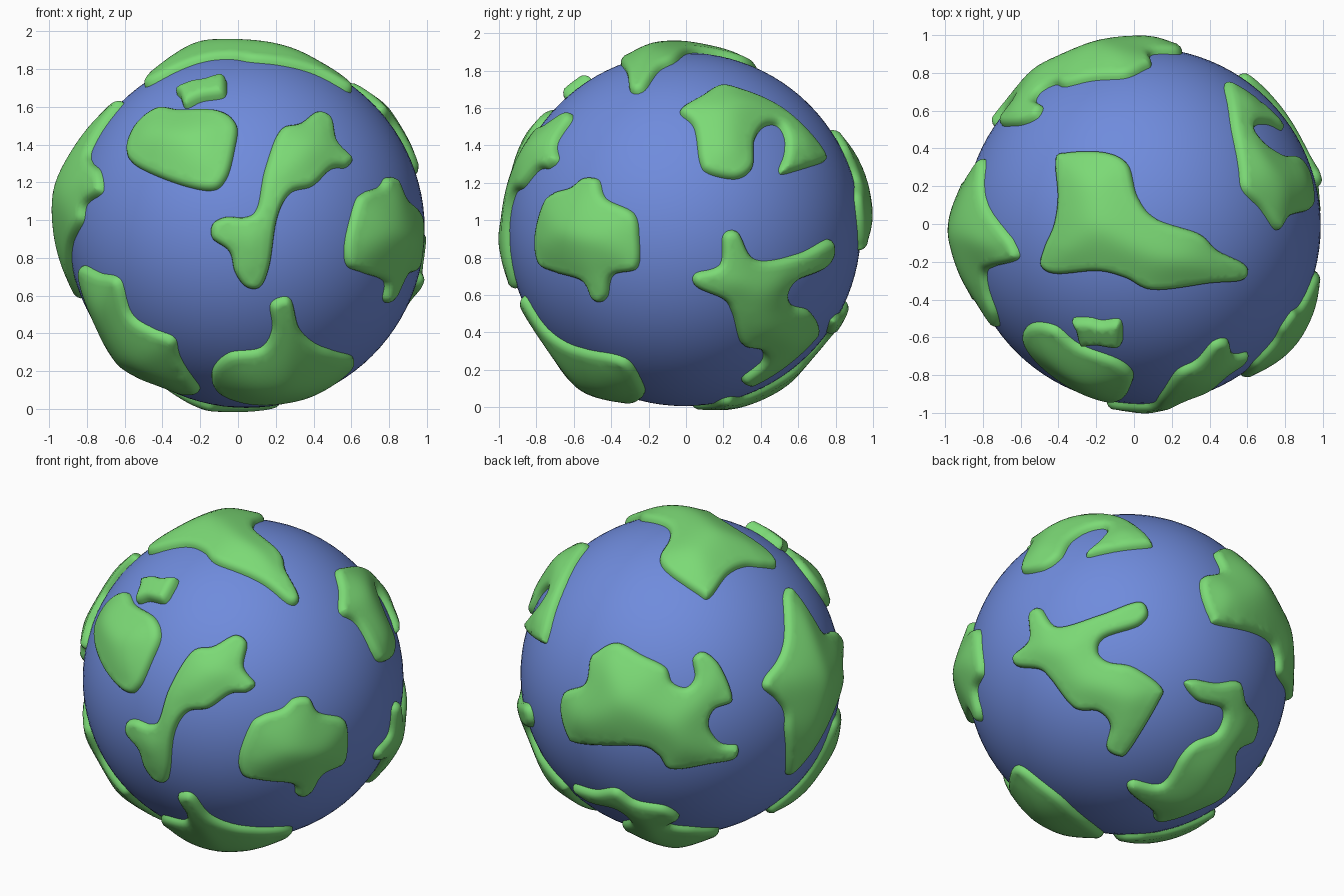
import bpy, bmesh, math
from mathutils import Vector, kdtree
from mathutils.geometry import delaunay_2d_cdt

if "Cube" in bpy.data.objects:
    bpy.data.objects.remove(bpy.data.objects["Cube"])

CENTRE, R = Vector((0.044, -0.01, 0.951)), 0.945
# viewing directions the coastlines are drawn in: azimuth, elevation (degrees)
FRONT, RIGHT, TOP, LEFT = (0, 0), (90, 0), (0, 90), (-90, 0)
LOW_FRONT, LOW_LEFT, BACK_LEFT, BACK_RIGHT = (0, -45), (-50, -30), (215, 21), (140.5, -29)


def material(name, colour):
    m = bpy.data.materials.new(name)
    m.diffuse_color = (*colour, 1)
    m.use_nodes = True
    m.node_tree.nodes["Principled BSDF"].inputs["Base Color"].default_value = m.diffuse_color
    return m


OCEAN = material("ocean_blue", (0.16, 0.26, 0.72))
LAND = material("land_green", (0.20, 0.70, 0.18))


def unproject(view, u, v, radius):
    """Point of a flat view pushed on to the globe, as a unit vector."""
    a, e = map(math.radians, view)
    r = Vector((math.cos(a), math.sin(a), 0))
    d = Vector((math.sin(a) * math.cos(e), -math.cos(a) * math.cos(e), math.sin(e)))
    w = math.sqrt(max(0, radius ** 2 - u * u - v * v))
    return (r * u + d.cross(r) * v + d * w).normalized()


def spline(p, steps):
    """Closed smooth curve through the points."""
    out, n = [], len(p)
    for i in range(n):
        a, b, c, d = p[i - 1], p[i], p[(i + 1) % n], p[(i + 2) % n]
        for k in range(steps):
            t = k / steps
            out.append(0.5 * (2 * b + (c - a) * t + (2 * a - 5 * b + 4 * c - d) * t * t
                              + (3 * b - a - 3 * c + d) * t ** 3))
    return out


def continent(name, view, pts, origin=(0, 0), lift=0.0, bulge=0.25):
    dirs = [unproject(view, u - origin[0], v - origin[1], 0.96 + lift) for u, v in pts]
    mid = sum(dirs, Vector()).normalized()
    ex = mid.orthogonal().normalized()
    ey = mid.cross(ex)

    def flat(p):
        q = Vector((p.dot(ex), p.dot(ey)))
        return q.normalized() * mid.angle(p)

    def curved(q, h):
        s = q.length
        side = (ex * q.x + ey * q.y) / max(s, 1e-9)
        return CENTRE + (mid * math.cos(s) + side * math.sin(s)) * (R + h)

    # coastline
    coast = spline([flat(p) for p in dirs], 7)
    n = len(coast)
    if sum(coast[i - 1].x * coast[i].y - coast[i].x * coast[i - 1].y for i in range(n)) < 0:
        coast.reverse()
    kd = kdtree.KDTree(n * 4)
    for i in range(n):
        for k in range(4):
            kd.insert(coast[i].lerp(coast[(i + 1) % n], k / 4).to_3d(), i * 4 + k)
    kd.balance()

    def shore(q):
        return kd.find(q.to_3d())[2]

    # rounded shore rings and inland grid
    verts = list(coast)
    for off in (0.008, 0.02, 0.036):
        for i in range(n):
            t = (coast[(i + 1) % n] - coast[i - 1]).normalized()
            q = coast[i] + Vector((-t.y, t.x)) * off
            if shore(q) > off * 0.93:
                verts.append(q)
    step = 0.03
    for i in range(-35, 36):
        for j in range(-35, 36):
            q = Vector((i * step, j * step))
            if shore(q) > 0.05:
                verts.append(q)
    co, _, faces, orig, _, _ = delaunay_2d_cdt(verts, [], [list(range(n))], 1, 1e-5)

    bm = bmesh.new()
    made, inland = {}, []
    for f in faces:
        for i in f:
            if i not in made:
                d = 0 if any(o < n for o in orig[i]) else shore(co[i])
                t = min(d / 0.04, 1)
                h = -0.012 + (0.042 + lift * 0.5) * math.sqrt(1 - (1 - t) ** 2) + bulge * d
                made[i] = bm.verts.new(curved(co[i], h))
                if d > 0.045:
                    inland.append(made[i])
        bm.faces.new([made[i] for i in f])
    for _ in range(8):
        bmesh.ops.smooth_vert(bm, verts=inland, factor=0.5,
                              use_axis_x=True, use_axis_y=True, use_axis_z=True)
    for f in bm.faces:
        f.smooth = True
        f.normal_update()
        if f.normal.dot(f.calc_center_median() - CENTRE) < 0:
            f.normal_flip()
    me = bpy.data.meshes.new(name)
    bm.to_mesh(me)
    bm.free()
    me.materials.append(LAND)
    bpy.context.collection.objects.link(bpy.data.objects.new(name, me))


# ocean ball
bpy.ops.mesh.primitive_uv_sphere_add(segments=96, ring_count=48, radius=R, location=CENTRE)
ball = bpy.context.object
ball.name = "ocean"
bpy.ops.object.shade_smooth()
ball.data.materials.append(OCEAN)

FO, RO, TO = (CENTRE.x, CENTRE.z), (CENTRE.y, CENTRE.z), (CENTRE.x, CENTRE.y)

# land masses on the front
continent("front_upper_land", FRONT, [
    (-.595, 1.38), (-.54, 1.51), (-.42, 1.6), (-.3, 1.59), (-.1, 1.585), (-.005, 1.51),
    (-.015, 1.38), (-.06, 1.22), (-.15, 1.155), (-.35, 1.2), (-.55, 1.29)], FO)
continent("small_island", TOP, [
    (-.34, -.52), (-.25, -.515), (-.18, -.53), (-.08, -.525), (-.06, -.6), (-.08, -.67),
    (-.2, -.66), (-.29, -.66), (-.32, -.58)], TO, lift=0.03)
continent("front_middle_land", FRONT, [
    (.42, 1.58), (.5, 1.54), (.53, 1.42), (.61, 1.33), (.58, 1.28), (.5, 1.27), (.4, 1.18),
    (.28, 1.14), (.21, 1), (.17, .75), (.12, .64), (.04, .64), (-.02, .72), (-.05, .83),
    (-.14, .9), (-.14, .98), (-.07, 1.02), (.04, 1.02), (.1, 1.07), (.14, 1.27), (.22, 1.48),
    (.33, 1.52)], FO)
continent("front_lower_land", LOW_FRONT, [
    (.185, .36), (.245, .33), (.285, .16), (.365, .03), (.465, -.08), (.57, -.22), (.55, -.33),
    (.37, -.46), (.2, -.48), (0, -.44), (-.16, -.32), (-.185, -.13), (-.095, .02), (.075, .06),
    (.135, .18), (.125, .32)])
# land masses on the right
continent("right_front_land", RIGHT, [
    (-.765, 1.09), (-.71, 1.15), (-.62, 1.18), (-.55, 1.23), (-.47, 1.22), (-.43, 1.12),
    (-.28, 1.04), (-.25, .9), (-.26, .74), (-.39, .7), (-.42, .59), (-.46, .555), (-.51, .58),
    (-.56, .67), (-.7, .715), (-.785, .76), (-.81, .9)], RO)
continent("right_upper_land", RIGHT, [
    (.18, 1.725), (.3, 1.7), (.5, 1.61), (.65, 1.48), (.74, 1.36), (.74, 1.31), (.55, 1.25),
    (.5, 1.27), (.53, 1.36), (.53, 1.45), (.49, 1.51), (.42, 1.5), (.37, 1.42), (.36, 1.28),
    (.27, 1.22), (.12, 1.25), (.07, 1.32), (.04, 1.5), (-.03, 1.57), (-.02, 1.61),
    (.08, 1.67)], RO)
continent("right_back_land", BACK_RIGHT, [
    (-.52, .38), (-.42, .27), (-.17, .34), (.06, .42), (.12, .35), (.06, .27), (-.14, .2),
    (-.18, .12), (-.12, .06), (.03, .03), (.2, -.09), (.18, -.19), (.01, -.47), (-.06, -.5),
    (-.13, -.45), (-.11, -.32), (-.18, -.24), (-.32, -.22), (-.46, -.05), (-.53, .01),
    (-.66, .03), (-.68, .1), (-.59, .19), (-.59, .34)])
# land mass on the top
continent("top_land", TOP, [
    (-.42, .35), (-.35, .385), (-.15, .385), (-.03, .32), (.02, .15), (.12, .03), (.35, -.05),
    (.45, -.14), (.6, -.22), (.58, -.3), (.4, -.32), (.1, -.355), (-.05, -.29), (-.2, -.255),
    (-.42, -.27), (-.5, -.22), (-.48, -.12), (-.43, 0), (-.41, .15)], TO)
# land masses on the left, back and underside
continent("left_land", LEFT, [
    (.09, .67), (.18, .67), (.22, .5), (.25, .41), (.34, .36), (.47, .31), (.54, .2), (.42, .13),
    (.39, .03), (.2, -.1), (0, -.28), (-.13, -.37), (-.18, -.32), (-.245, -.06), (-.25, .09),
    (-.3, .19), (-.36, .27), (-.33, .33), (-.21, .4), (-.11, .48), (.01, .61)])
continent("left_lower_land", LOW_LEFT, [
    (-.33, .26), (-.1, .26), (.05, .225), (.055, .03), (.157, -.065), (.26, -.144), (.215, -.27),
    (.13, -.52), (0, -.55), (-.14, -.47), (-.4, -.4), (-.44, -.31), (-.35, -.07)])
continent("back_land", BACK_LEFT, [
    (-.5, .19), (-.38, .25), (-.23, .18), (-.09, .11), (-.05, .02), (.03, -.01), (.08, .05),
    (.07, .16), (.14, .2), (.24, .11), (.31, -.09), (.2, -.15), (.17, -.25), (.24, -.35),
    (.34, -.37), (.32, -.45), (.17, -.48), (-.06, -.51), (-.14, -.42), (-.26, -.37), (-.61, -.37),
    (-.67, -.32), (-.71, -.18), (-.69, -.06), (-.57, 0), (-.54, .14)])
continent("underside_land", BACK_RIGHT, [
    (.33, -.07), (.39, -.04), (.52, -.06), (.66, -.05), (.7, -.17), (.77, -.27), (.74, -.4),
    (.65, -.46), (.64, -.58), (.57, -.71), (.41, -.8), (.18, -.87), (.14, -.81), (0, -.7),
    (.03, -.64), (.2, -.66), (.31, -.5), (.4, -.41), (.53, -.35), (.56, -.22), (.41, -.17)])
